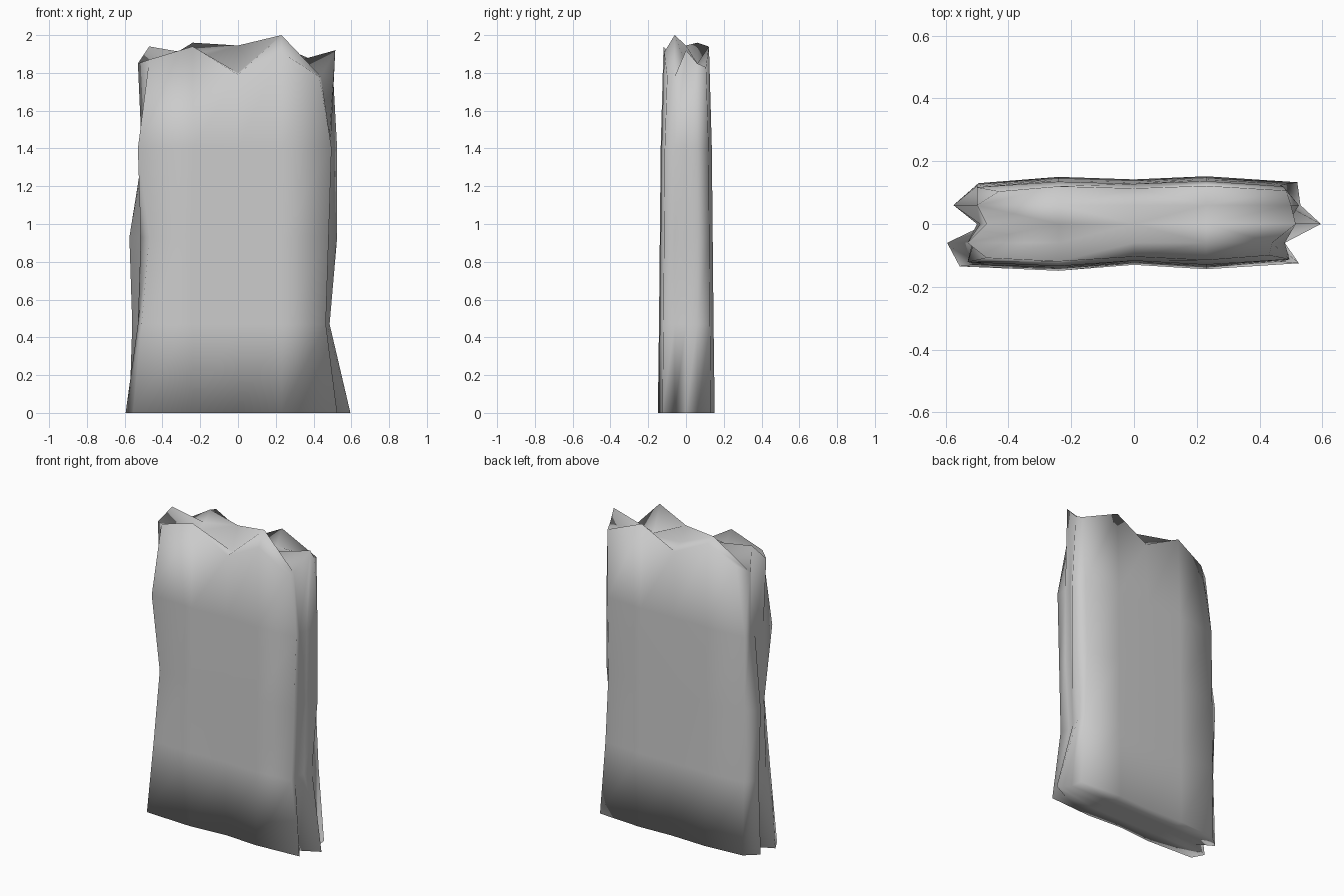
import bpy, bmesh

if "Cube" in bpy.data.objects:
    bpy.data.objects.remove(bpy.data.objects["Cube"])

# Levels of the slab, the top one follows the broken crown
LEVELS = [0, 0.47, 0.93, 1.4]
DEPTH = [1.0, 0.96, 0.93, 0.9, 0.8]
# Jagged end columns: x at each level, rows run front to back
LEFT = [[-.555, -.51, -.47, -.53, -.47],
        [-.595, -.53, -.515, -.51, -.53],
        [-.47, -.50, -.49, -.49, -.47],
        [-.575, -.56, -.575, -.50, -.50],
        [-.495, -.50, -.50, -.50, -.43]]
RIGHT = [[.525, .465, .48, .495, .43],
         [.48, .45, .48, .48, .44],
         [.595, .47, .485, .49, .515],
         [.53, .485, .525, .525, .50],
         [.52, .485, .465, .475, .485]]
INNER_X = [-.24, 0, .23]
FRONT_Y = [-.135, -.149, -.13, -.144, -.125]
BACK_Y = [.13, .15, .142, .152, .133]
# Crown heights, rows run front to back, columns left to right
CROWN = [[1.87, 1.94, 1.79, 1.91, 1.78],
         [1.85, 1.87, 1.80, 2.00, 1.78],
         [1.94, 1.90, 1.945, 1.84, 1.92],
         [1.80, 1.96, 1.86, 1.85, 1.85],
         [1.84, 1.94, 1.82, 1.94, 1.83]]


def point(i, j, k):
    """Column i (left to right), row j (front to back), level k."""
    x = LEFT[j][k] if i == 0 else RIGHT[j][k] if i == 4 else INNER_X[i - 1]
    y = FRONT_Y[i] if j == 0 else BACK_Y[i] if j == 4 else (j - 2) * .06
    z = CROWN[j][i] if k == 4 else LEVELS[k]
    return x, y * (DEPTH[k] if j in (0, 4) else 1), z


bm = bmesh.new()
grid = {}
for k in range(5):
    for j in range(5):
        for i in range(5):
            if k in (0, 4) or i in (0, 4) or j in (0, 4):
                grid[i, j, k] = bm.verts.new(point(i, j, k))

# Walls: loop of sixteen columns
loop = ([(i, 0) for i in range(4)] + [(4, j) for j in range(4)]
        + [(i, 4) for i in range(4, 0, -1)] + [(0, j) for j in range(4, 0, -1)])
for k in range(4):
    for a, b in zip(loop, loop[1:] + loop[:1]):
        bm.faces.new([grid[(*a, k)], grid[(*b, k)], grid[(*b, k + 1)], grid[(*a, k + 1)]])

# Flat base and broken crown
for k in (0, 4):
    for j in range(4):
        for i in range(4):
            bm.faces.new([grid[i, j, k], grid[i + 1, j, k],
                          grid[i + 1, j + 1, k], grid[i, j + 1, k]])

bmesh.ops.recalc_face_normals(bm, faces=bm.faces)
for f in bm.faces:
    f.smooth = True
mesh = bpy.data.meshes.new("stone_slab")
bm.to_mesh(mesh)
bm.free()
bpy.context.collection.objects.link(bpy.data.objects.new("stone_slab", mesh))
